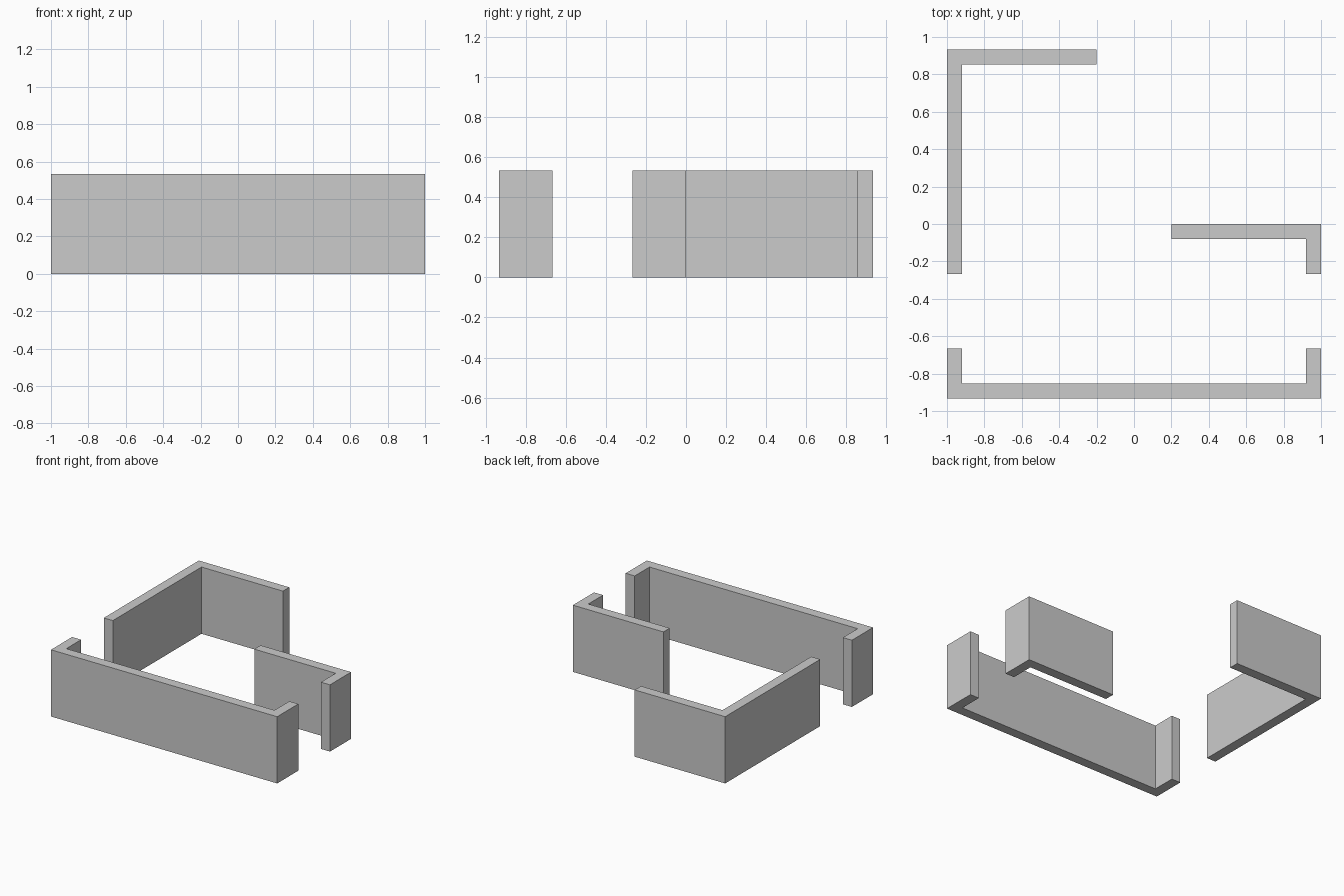
import bpy, bmesh

if "Cube" in bpy.data.objects:
    bpy.data.objects.remove(bpy.data.objects["Cube"])

U = 1 / 15          # plan grid unit
H = 8 * U           # wall height
T = 0.08            # wall thickness


def wall(name, outline):
    """Extrude a counter-clockwise floor-plan outline up to wall height."""
    bm = bmesh.new()
    base = bm.faces.new([bm.verts.new((x, y, 0)) for x, y in outline])
    top = bmesh.ops.extrude_face_region(bm, geom=[base], use_keep_orig=True)
    bmesh.ops.translate(bm, vec=(0, 0, H),
                        verts=[v for v in top["geom"] if isinstance(v, bmesh.types.BMVert)])
    bmesh.ops.recalc_face_normals(bm, faces=bm.faces)
    mesh = bpy.data.meshes.new(name)
    bm.to_mesh(mesh)
    bm.free()
    obj = bpy.data.objects.new(name, mesh)
    bpy.context.collection.objects.link(obj)
    return obj


L, R = -1, 1                      # outer left and right
F, B = -14 * U, 14 * U            # outer front and back
door_f, door_b = -10 * U, -4 * U  # side door opening

# Front wall with short returns at both ends
wall("front_wall", [(L, F), (R, F), (R, door_f), (R - T, door_f), (R - T, F + T),
                    (L + T, F + T), (L + T, door_f), (L, door_f)])

# Left side wall turning into the back wall
wall("left_back_wall", [(L, door_b), (L + T, door_b), (L + T, B - T), (-3 * U, B - T),
                        (-3 * U, B), (L, B)])

# Inset back wall on the right with its side return
wall("right_inner_wall", [(R - T, door_b), (R, door_b), (R, 0), (3 * U, 0),
                          (3 * U, -T), (R - T, -T)])
